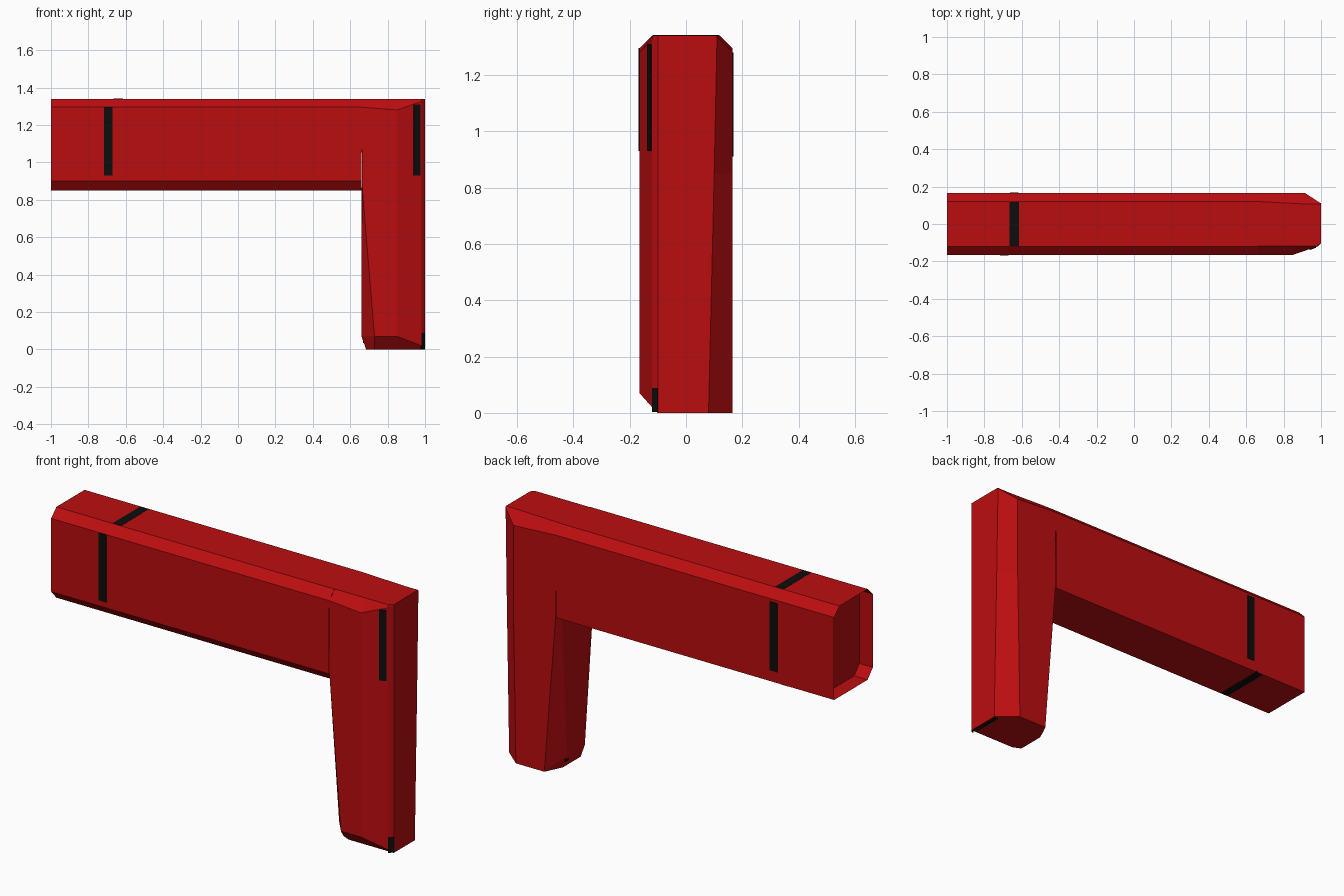
import bpy, math

if "Cube" in bpy.data.objects:
    bpy.data.objects.remove(bpy.data.objects["Cube"])


def material(name, colour):
    m = bpy.data.materials.new(name)
    m.diffuse_color = (*colour, 1)
    m.use_nodes = True
    m.node_tree.nodes["Principled BSDF"].inputs["Base Color"].default_value = m.diffuse_color
    return m


RED = material("red", (0.50, 0.004, 0.005))
BLACK = material("black", (0.004, 0.004, 0.004))


def make(name, verts, faces, mat):
    me = bpy.data.meshes.new(name)
    me.from_pydata(verts, [], faces)
    me.materials.append(mat)
    ob = bpy.data.objects.new(name, me)
    bpy.context.collection.objects.link(ob)
    return ob


def loft(name, rings, caps, skip=()):
    """Join rings with quads; skip holds (ring, side) pairs left open, caps lists closed rings."""
    n = len(rings[0])
    faces = []
    for r in range(len(rings) - 1):
        for i in range(n):
            if (r, i) not in skip:
                j = (i + 1) % n
                faces.append((r * n + i, r * n + j, (r + 1) * n + j, (r + 1) * n + i))
    for r in caps:
        ids = [r * n + i for i in range(n)]
        faces.append(ids if r else ids[::-1])
    return make(name, [p for ring in rings for p in ring], faces, RED)


def plate(name, centre, size, turn=0):
    """Thin black stripe lying on a surface."""
    c, s = math.cos(turn), math.sin(turn)
    verts = []
    for x in (-.5, .5):
        for y in (-.5, .5):
            for z in (-.5, .5):
                u, v = x * size[0], y * size[1]
                verts.append((centre[0] + c * u - s * v, centre[1] + s * u + c * v,
                              centre[2] + z * size[2]))
    faces = [(0, 1, 3, 2), (4, 6, 7, 5), (0, 4, 5, 1), (2, 3, 7, 6), (0, 2, 6, 4), (1, 5, 7, 3)]
    make(name, verts, faces, BLACK)


# Horizontal beam: chamfered profile, open at the leg
profile = [(-.12, .85), (.165, .85), (.165, 1.295), (.12, 1.34),
           (-.12, 1.34), (-.165, 1.295), (-.165, .9)]
loft("beam", [[(x, y, z) for y, z in profile] for x in (-1, -.92, .66)], [])

# Recessed end panel of the beam
make("beam_end_panel", [(-.92, y, z) for y, z in profile], [tuple(range(7))[::-1]], RED)

# Leg: tapered inner chamfers, bevelled outer corners
low = [(.66, -.08, .07), (.73, -.165, .07), (.85, -.165, .07), (.98, -.12, .02), (1, -.10, .005),
       (1, .08, .005), (.90, .165, .005), (.73, .165, .005), (.66, .07, .07)]
mid = [(.66, -.12, .85), (.663, -.165, .88), (.85, -.165, .85), (.98, -.12, .85), (1, -.10, .85),
       (1, .10, .85), (.915, .165, .85), (.663, .165, .85), (.66, .12, .85)]
high = [(.66, -.12, 1.295), (.66, -.165, 1.295), (.85, -.165, 1.28), (.98, -.12, 1.325),
        (1, -.10, 1.335), (1, .11, 1.335), (.915, .165, 1.28), (.66, .165, 1.295),
        (.66, .12, 1.295)]
foot = [(max(x, .685), max(y, -.10), 0) for x, y, z in low]
top = [(x, max(-.117, min(.107 if x > .7 else .12, y)), 1.34) for x, y, z in high]
inner = {(r, i) for r in (2, 3) for i in (0, 7, 8)}
loft("leg", [foot, low, mid, high, top], [0, 4], inner)

# Stripes around the beam
T = .008
plate("front_stripe", (-.693, -.165, 1.113), (.045, T, .365))
plate("back_stripe", (-.64, .165, 1.095), (.045, T, .37))
plate("top_stripe", (-.64, 0, 1.337), (.05, .235, T))
plate("bottom_stripe", (-.70, .025, .853), (.045, .28, T))

# Marks on the leg
plate("corner_stripe", (.956, -.129, 1.12), (.037, T, .38), math.atan2(.045, .13))
plate("foot_corner_mark", (.988, -.108, .045), (.028, T, .085), math.radians(45))
plate("foot_edge_mark", (.985, -.01, .004), (.028, .18, T))
plate("foot_inner_mark", (.672, .06, .05), (T, .03, .03), math.radians(0))
